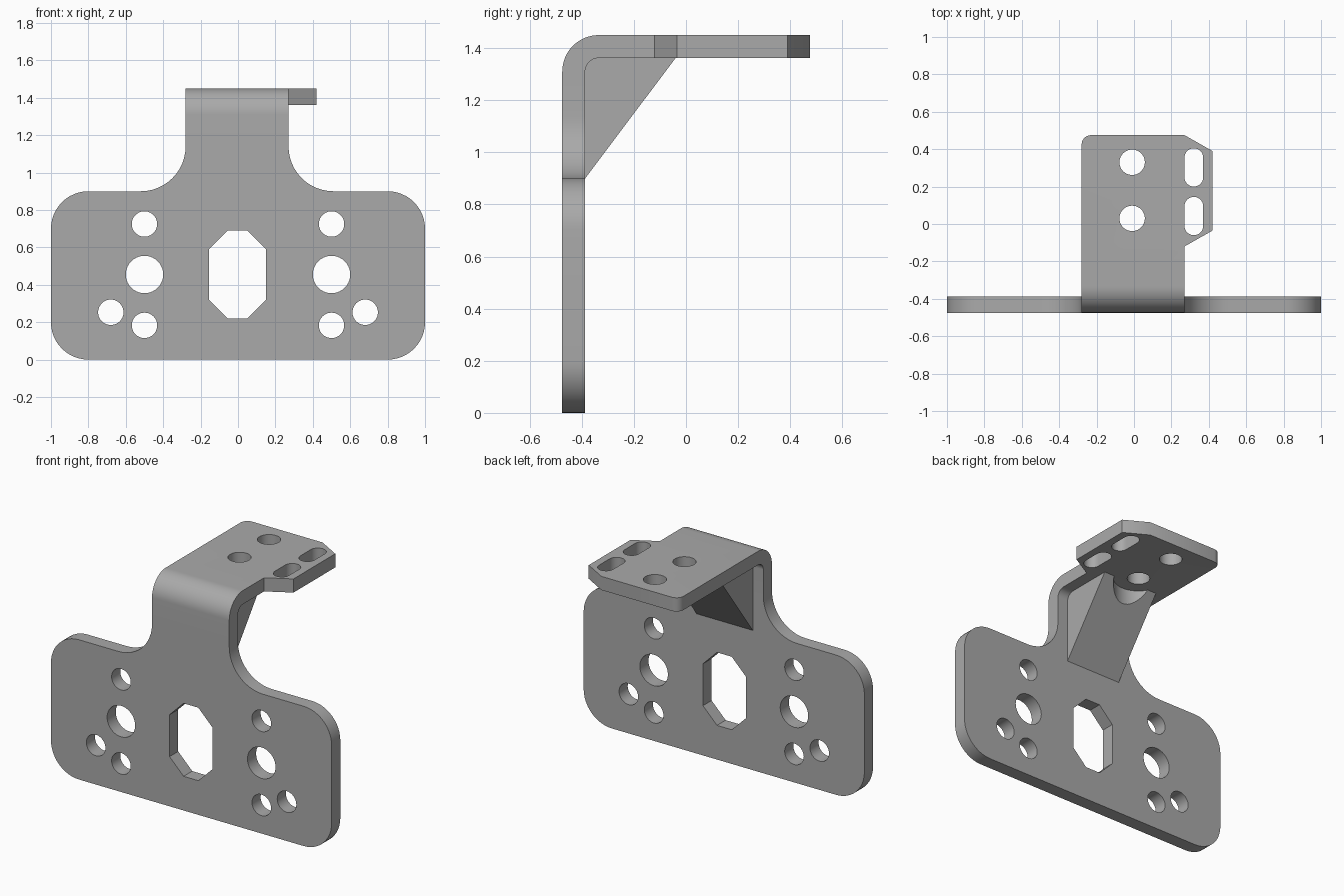
import bpy, bmesh, math
from mathutils import Vector

if "Cube" in bpy.data.objects:
    bpy.data.objects.remove(bpy.data.objects["Cube"])

T = 0.088                      # sheet thickness
FRONT, TOP = -0.475, 1.45      # outer faces of the sheet
R = 0.14                       # outer bend radius
BEND_Z, BEND_Y = TOP - R, FRONT + R
ARC = R * math.pi / 2

metal = bpy.data.materials.new("grey metal")
metal.diffuse_color = (0.40, 0.40, 0.40, 1)
metal.use_nodes = True
metal.node_tree.nodes["Principled BSDF"].inputs["Base Color"].default_value = metal.diffuse_color


def arc(cx, cy, r, a0, a1, n=12):
    return [(cx + r * math.cos(math.radians(a0 + (a1 - a0) * i / n)),
             cy + r * math.sin(math.radians(a0 + (a1 - a0) * i / n))) for i in range(n + 1)]


def circle(cx, cy, r):
    return arc(cx, cy, r, 0, 360, 40)[:-1]


def slot(cx, y0, y1, r):
    return arc(cx, y1 - r, r, 0, 180, 16) + arc(cx, y0 + r, r, 180, 360, 16)


def flat(y):
    """Position along the unfolded sheet of a point on the top flange."""
    return BEND_Z + ARC + y - BEND_Y


def finish(bm, name):
    bmesh.ops.recalc_face_normals(bm, faces=bm.faces)
    me = bpy.data.meshes.new(name)
    bm.to_mesh(me)
    bm.free()
    me.materials.append(metal)
    ob = bpy.data.objects.new(name, me)
    bpy.context.collection.objects.link(ob)
    return ob


def smooth(ob):
    bpy.ops.object.select_all(action='DESELECT')
    ob.select_set(True)
    bpy.context.view_layer.objects.active = ob
    bpy.ops.object.shade_smooth_by_angle(angle=math.radians(30))


# Unfolded outline: wide plate, neck, top flange with side tab
outline = (arc(-0.8, 0.2, 0.2, 180, 270) + arc(0.8, 0.2, 0.2, 270, 360)
           + arc(0.8, 0.7, 0.2, 0, 90) + arc(0.51, 1.14, 0.24, 270, 180)
           + [(0.27, flat(-0.12)), (0.42, flat(-0.035)), (0.42, flat(0.39)), (0.27, flat(0.475))]
           + arc(-0.23, flat(0.425), 0.05, 90, 180, 8)
           + arc(-0.52, 1.14, 0.24, 360, 270) + arc(-0.8, 0.7, 0.2, 90, 180))

# Openings: plate holes, central octagon, flange holes and slots
loops = [outline]
for s in (-1, 1):
    for x, z, r in ((0.5, 0.725, 0.068), (0.5, 0.455, 0.1), (0.5, 0.183, 0.068), (0.68, 0.253, 0.068)):
        loops.append(circle(s * x, z, r))
loops.append([(-0.055, 0.22), (0.05, 0.22), (0.15, 0.32), (0.15, 0.59),
              (0.05, 0.69), (-0.055, 0.69), (-0.155, 0.59), (-0.155, 0.32)])
for y in (0.03, 0.33):
    loops.append(circle(-0.01, flat(y), 0.068))
for y0, y1 in ((-0.06, 0.145), (0.2, 0.405)):
    loops.append(slot(0.32, flat(y0), flat(y1), 0.05))

# Fill and thicken the flat sheet
cu = bpy.data.curves.new("flat_pattern", 'CURVE')
cu.dimensions, cu.fill_mode, cu.extrude = '2D', 'BOTH', T / 2
for pts in loops:
    sp = cu.splines.new('POLY')
    sp.points.add(len(pts) - 1)
    for p, (x, y) in zip(sp.points, pts):
        p.co = (x, y, 0, 1)
    sp.use_cyclic_u = True
tmp = bpy.data.objects.new("flat_pattern", cu)
bpy.context.collection.objects.link(tmp)
bpy.context.view_layer.update()
sheet = bpy.data.meshes.new_from_object(tmp.evaluated_get(bpy.context.evaluated_depsgraph_get()))
bpy.data.objects.remove(tmp)
bm = bmesh.new()
bm.from_mesh(sheet)
bmesh.ops.remove_doubles(bm, verts=bm.verts, dist=1e-4)

# Slice across the bend zone, then fold the sheet
N = 16
for i in range(N + 1):
    bmesh.ops.bisect_plane(bm, geom=bm.verts[:] + bm.edges[:] + bm.faces[:], dist=1e-5,
                           plane_co=(0, BEND_Z + ARC * i / N, 0), plane_no=(0, 1, 0))
for v in bm.verts:
    x, s, d = v.co.x, v.co.y, T / 2 - v.co.z
    a = min(max((s - BEND_Z) / R, 0), math.pi / 2)
    y = BEND_Y - (R - d) * math.cos(a) + max(0, s - BEND_Z - ARC)
    z = BEND_Z + (R - d) * math.sin(a) + min(0, s - BEND_Z)
    v.co = Vector((x, y, z))
for f in bm.faces:
    f.material_index = 0
bracket = finish(bm, "bent_bracket")
smooth(bracket)

# Gusset wedge under the bend
bm = bmesh.new()
inner = FRONT + T
prof = [(inner, 0.9), (-0.04, TOP - T), (-0.04, TOP - T + 0.01),
        (inner - 0.01, TOP - T + 0.01), (inner - 0.01, 0.9)]
face = bm.faces.new([bm.verts.new((-0.205, y, z)) for y, z in prof])
ext = bmesh.ops.extrude_face_region(bm, geom=[face])
bmesh.ops.translate(bm, vec=(0.4, 0, 0), verts=[e for e in ext["geom"] if isinstance(e, bmesh.types.BMVert)])
gusset = finish(bm, "gusset")

# Clearance scoop below the near flange hole
bm = bmesh.new()
bmesh.ops.create_cone(bm, cap_ends=True, segments=48, radius1=0.15, radius2=0.15, depth=1.0)
bmesh.ops.translate(bm, vec=(-0.01, 0.03, TOP - T - 0.5 + 0.05), verts=bm.verts)
cutter = finish(bm, "scoop_cutter")
cutter.hide_render = True
mod = gusset.modifiers.new("scoop", 'BOOLEAN')
mod.operation, mod.solver, mod.object = 'DIFFERENCE', 'EXACT', cutter
bpy.ops.object.select_all(action='DESELECT')
bpy.context.view_layer.objects.active = gusset
gusset.select_set(True)
bpy.ops.object.modifier_apply(modifier=mod.name)
bpy.data.objects.remove(cutter)
smooth(gusset)
